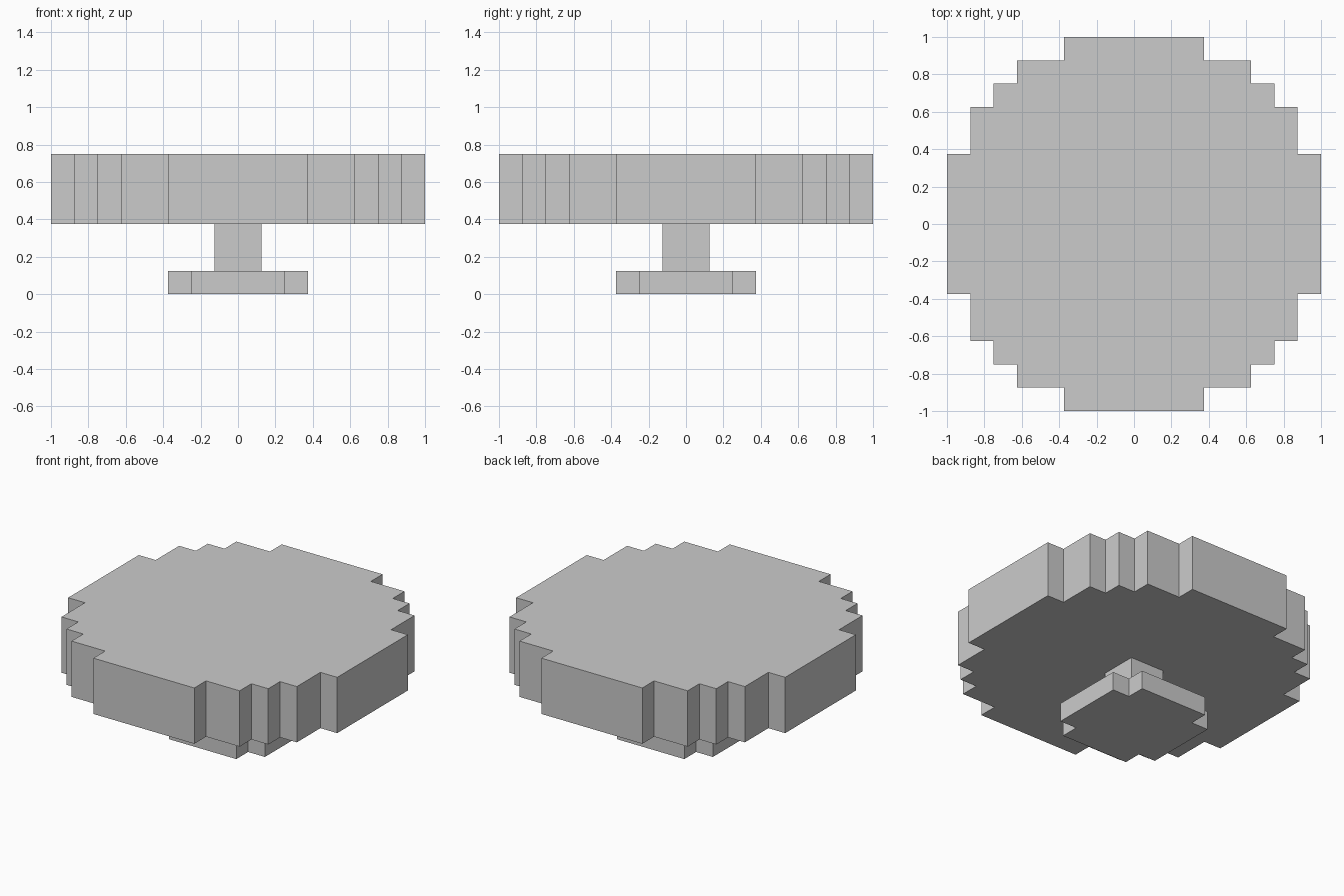
import bpy
import bmesh

if "Cube" in bpy.data.objects:
    bpy.data.objects.remove(bpy.data.objects["Cube"])

U = 0.125  # block size


def stepped_slab(name, quarter, z0, z1, caps=True):
    """Extrude a stepped outline made from one quarter turned four times."""
    outline, pts = [], list(quarter)
    for _ in range(4):
        outline += pts
        pts = [(-y, x) for x, y in pts]
    bm = bmesh.new()
    low = [bm.verts.new((x * U, y * U, z0 * U)) for x, y in outline]
    high = [bm.verts.new((x * U, y * U, z1 * U)) for x, y in outline]
    n = len(outline)
    for i in range(n):
        j = (i + 1) % n
        bm.faces.new((low[i], low[j], high[j], high[i]))
    if caps:
        bm.faces.new(high)
        bm.faces.new(low[::-1])
    mesh = bpy.data.meshes.new(name)
    bm.to_mesh(mesh)
    bm.free()
    obj = bpy.data.objects.new(name, mesh)
    bpy.context.collection.objects.link(obj)
    return obj


# Foot plate with notched corners
stepped_slab("foot_plate", [(3, 2), (2, 2), (2, 3)], 0, 1)

# Square pillar, open where it meets the slabs
stepped_slab("pillar", [(1, 1)], 1, 3, caps=False)

# Thick round table top with stepped rim
stepped_slab("table_top", [(8, 3), (7, 3), (7, 5), (6, 5), (6, 6),
                           (5, 6), (5, 7), (3, 7), (3, 8)], 3, 6)
